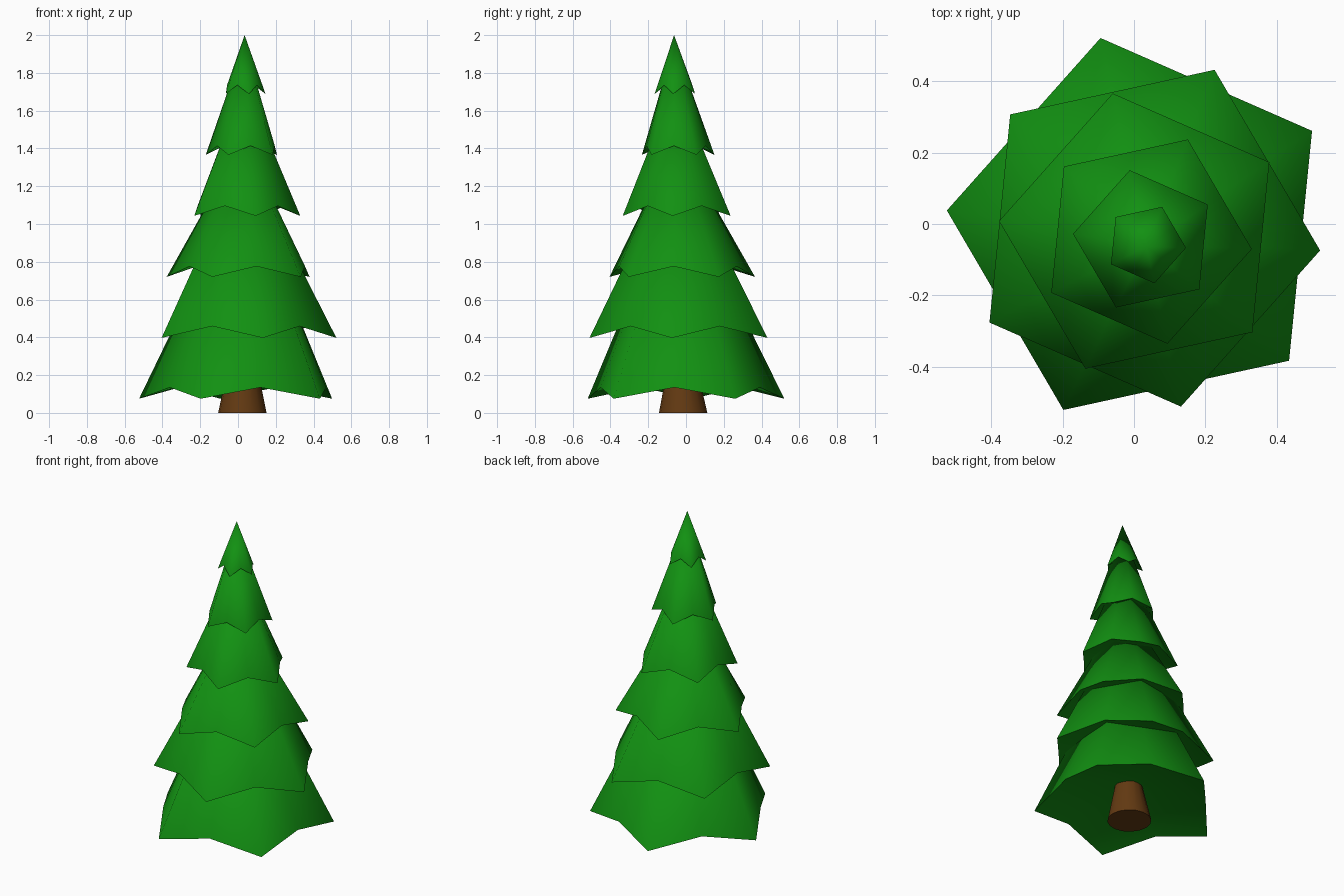
import bpy, bmesh, math

if "Cube" in bpy.data.objects:
    bpy.data.objects.remove(bpy.data.objects["Cube"])


def material(name, rgb):
    m = bpy.data.materials.new(name)
    m.diffuse_color = (*rgb, 1)
    m.use_nodes = True
    m.node_tree.nodes["Principled BSDF"].inputs["Base Color"].default_value = m.diffuse_color
    return m


GREEN = material("needle_green", (0.006, 0.28, 0.006))
BROWN = material("bark_brown", (0.125, 0.042, 0.006))


def axis(z):
    """Point on the slightly leaning centre line."""
    return (0.023 + 0.006 * z, -0.015 - 0.024 * z, z)


def finish(bm, name, mat):
    bmesh.ops.recalc_face_normals(bm, faces=bm.faces[:])
    me = bpy.data.meshes.new(name)
    bm.to_mesh(me)
    bm.free()
    me.materials.append(mat)
    ob = bpy.data.objects.new(name, me)
    bpy.context.collection.objects.link(ob)
    return ob


def ring(bm, z, radius, n, phase=0.0, notch=0.0):
    """Ring of points; odd points are pulled in and lifted when notched."""
    cx, cy, _ = axis(z)
    pts = []
    for i in range(n):
        a = phase + 2 * math.pi * i / n
        odd = notch and i % 2
        r = radius * math.cos(math.pi / 5) if odd else radius
        pts.append(bm.verts.new((cx + r * math.cos(a), cy + r * math.sin(a),
                                 z + (notch if odd else 0))))
    return pts


def branch_tier(name, z, radius, apex_z, phase, notch, hollow):
    """Five-pointed skirt running up to a point, with a shallow hollow below."""
    bm = bmesh.new()
    rim = ring(bm, z, radius, 10, math.radians(phase), notch)
    apex = bm.verts.new(axis(apex_z))
    under = bm.verts.new(axis(z + hollow))
    for a, b in zip(rim, rim[1:] + rim[:1]):
        bm.faces.new((a, b, apex)).smooth = True
        bm.faces.new((b, a, under)).smooth = True
        bm.edges.get((a, b)).smooth = False
    return finish(bm, name, GREEN)


# Branch tiers: tip height, tip radius, apex height, rim notch height
tiers = [
    (0.075, 0.550, 1.22, 0.060),
    (0.397, 0.498, 1.36, 0.062),
    (0.720, 0.407, 1.45, 0.056),
    (1.043, 0.302, 1.75, 0.053),
    (1.366, 0.203, 1.96, 0.048),
    (1.689, 0.113, 2.00, 0.046),
]
for i, (z, r, top, notch) in enumerate(tiers):
    branch_tier(f"branch_tier_{i + 1}", z, r, top, 30.3 + 36 * (i % 2),
                notch, 0.06 + 0.2 * r)

# Tapered trunk
bm = bmesh.new()
low, high = ring(bm, 0, 0.128, 16), ring(bm, 0.27, 0.072, 16)
for i in range(16):
    j = (i + 1) % 16
    bm.faces.new((low[i], low[j], high[j], high[i])).smooth = True
for loop in (low, high):
    bm.faces.new(loop)
    for i in range(16):
        bm.edges.get((loop[i], loop[(i + 1) % 16])).smooth = False
finish(bm, "trunk", BROWN)
